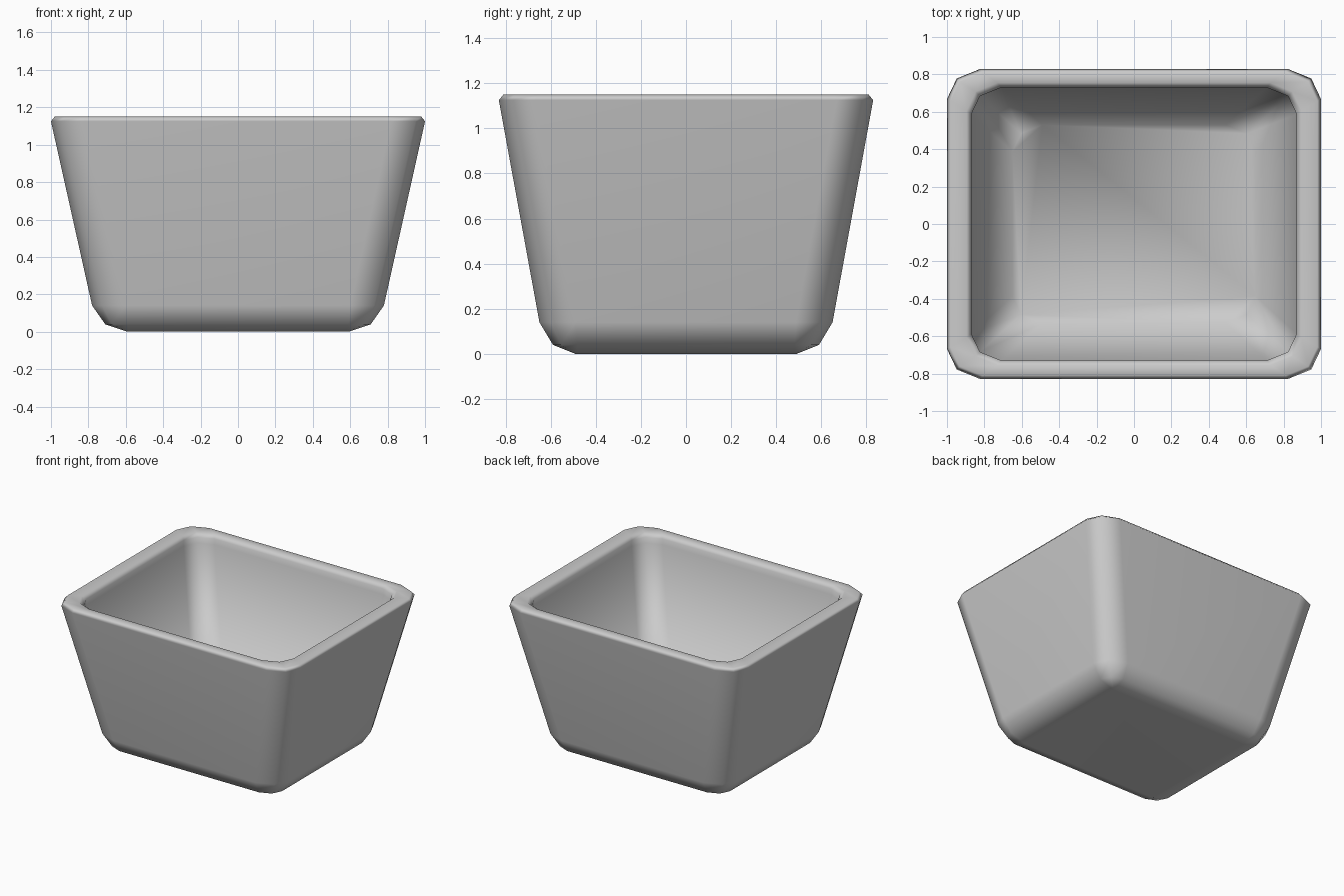
import bpy, bmesh

if "Cube" in bpy.data.objects:
    bpy.data.objects.remove(bpy.data.objects["Cube"])

# Section rings: half width, half depth, height, corner size
RINGS = [
    # outside, from the base up
    (0.59, 0.49, 0.0, 0.01),
    (0.71, 0.59, 0.04, 0.12),
    (0.78, 0.65, 0.14, 0.18),
    (1.00, 0.83, 1.125, 0.18),
    # rim
    (0.98, 0.81, 1.15, 0.17),
    (0.895, 0.755, 1.15, 0.165),
    (0.87, 0.73, 1.125, 0.16),
    # inside, down to the floor
    (0.87, 0.73, 1.08, 0.16),
    (0.65, 0.53, 0.10, 0.16),
]


def ring_points(hx, hy, z, r):
    """Rounded rectangle with two facets per corner, counter-clockwise."""
    corner = [(hx, hy - r * 0.9), (hx - r * 0.29, hy - r * 0.29), (hx - r, hy)]
    pts = []
    for sx, sy in ((1, 1), (-1, 1), (-1, -1), (1, -1)):
        c = corner if sx * sy > 0 else corner[::-1]
        pts += [(sx * x, sy * y, z) for x, y in c]
    return pts


# Tapered square bowl
bm = bmesh.new()
loops = [[bm.verts.new(p) for p in ring_points(*ring)] for ring in RINGS]
n = len(loops[0])
for a, b in zip(loops, loops[1:]):
    for i in range(n):
        j = (i + 1) % n
        bm.faces.new((a[i], a[j], b[j], b[i]))
bm.faces.new(loops[0][::-1])
bm.faces.new(loops[-1])
bmesh.ops.recalc_face_normals(bm, faces=bm.faces)
for f in bm.faces:
    f.smooth = True

mesh = bpy.data.meshes.new("tapered_bowl")
bm.to_mesh(mesh)
bm.free()
bowl = bpy.data.objects.new("tapered_bowl", mesh)
bpy.context.collection.objects.link(bowl)

# Keep the broad walls evenly shaded
normals = bowl.modifiers.new("wall_shading", 'WEIGHTED_NORMAL')
normals.weight = 50
